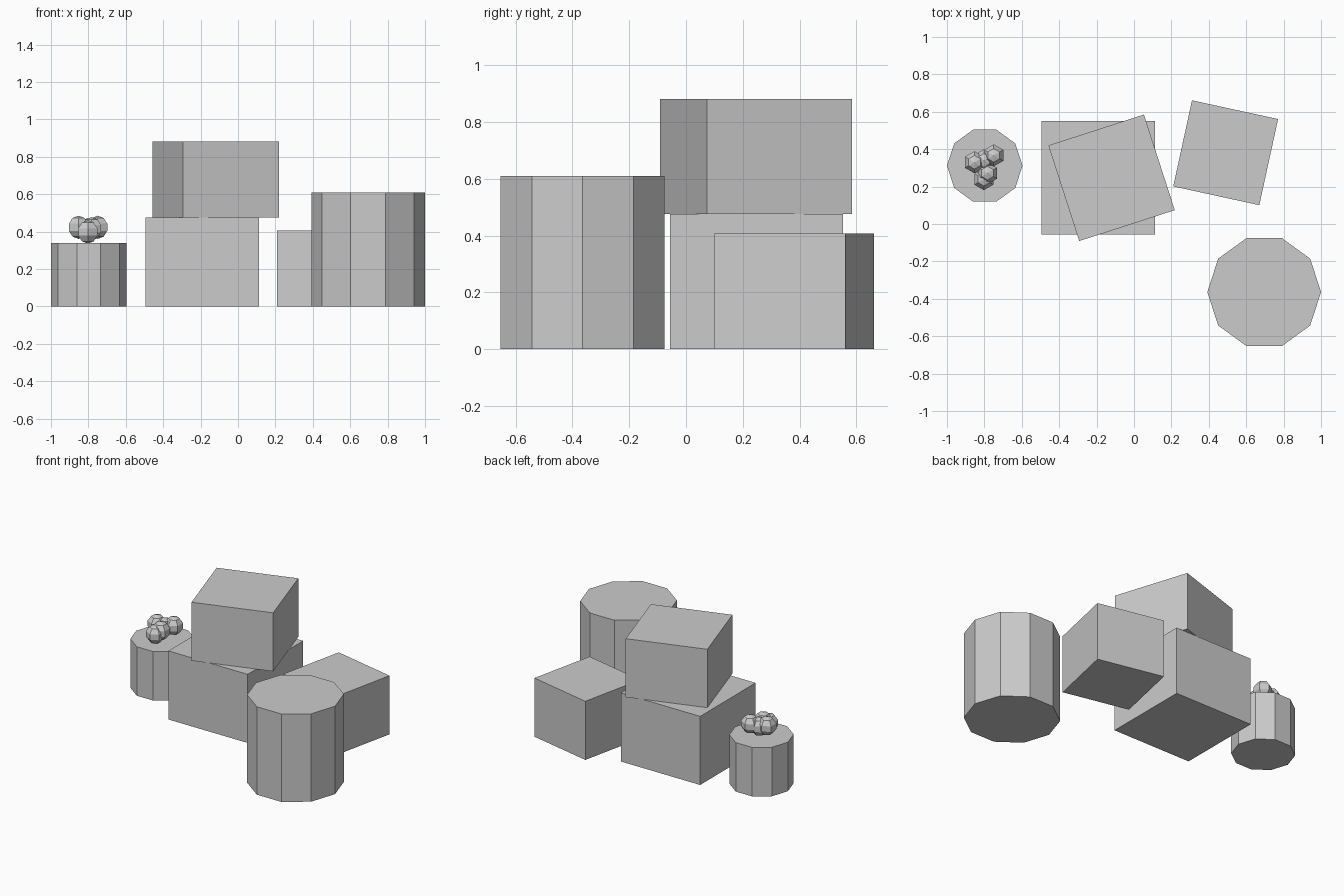
import bpy
from math import radians

if "Cube" in bpy.data.objects:
    bpy.data.objects.remove(bpy.data.objects["Cube"])


def crate(name, x, y, z0, z1, side, angle=0):
    bpy.ops.mesh.primitive_cube_add(size=1, location=(x, y, (z0 + z1) / 2),
                                    rotation=(0, 0, radians(angle)))
    ob = bpy.context.object
    ob.name = name
    ob.scale = (side, side, z1 - z0)


def barrel(name, x, y, radius, height):
    # ten-sided drum with a corner pointing along x
    bpy.ops.mesh.primitive_cylinder_add(vertices=10, radius=radius, depth=height,
                                        location=(x, y, height / 2),
                                        rotation=(0, 0, radians(90)))
    ob = bpy.context.object
    ob.name = name
    ob.rotation_euler.z = radians(18 if abs(ob.data.vertices[0].co.x) < 1e-4 else 0)


# Crates
crate("lower_crate", -0.191, 0.248, 0, 0.476, 0.608)
crate("upper_crate", -0.12, 0.247, 0.475, 0.881, 0.537, 17.9)
crate("side_crate", 0.49, 0.381, 0, 0.407, 0.471, -12.3)

# Barrels
barrel("large_barrel", 0.696, -0.364, 0.304, 0.61)
barrel("small_barrel", -0.798, 0.312, 0.202, 0.34)

# Pile of fruit on the small barrel
fruit = [(-0.853, 0.33, 0.423), (-0.75, 0.367, 0.423), (-0.783, 0.272, 0.415),
         (-0.803, 0.24, 0.398), (-0.803, 0.34, 0.41)]
for i, pos in enumerate(fruit):
    bpy.ops.mesh.primitive_uv_sphere_add(segments=6, ring_count=5, radius=0.062,
                                         location=pos)
    bpy.context.object.name = f"fruit_{i + 1}"
